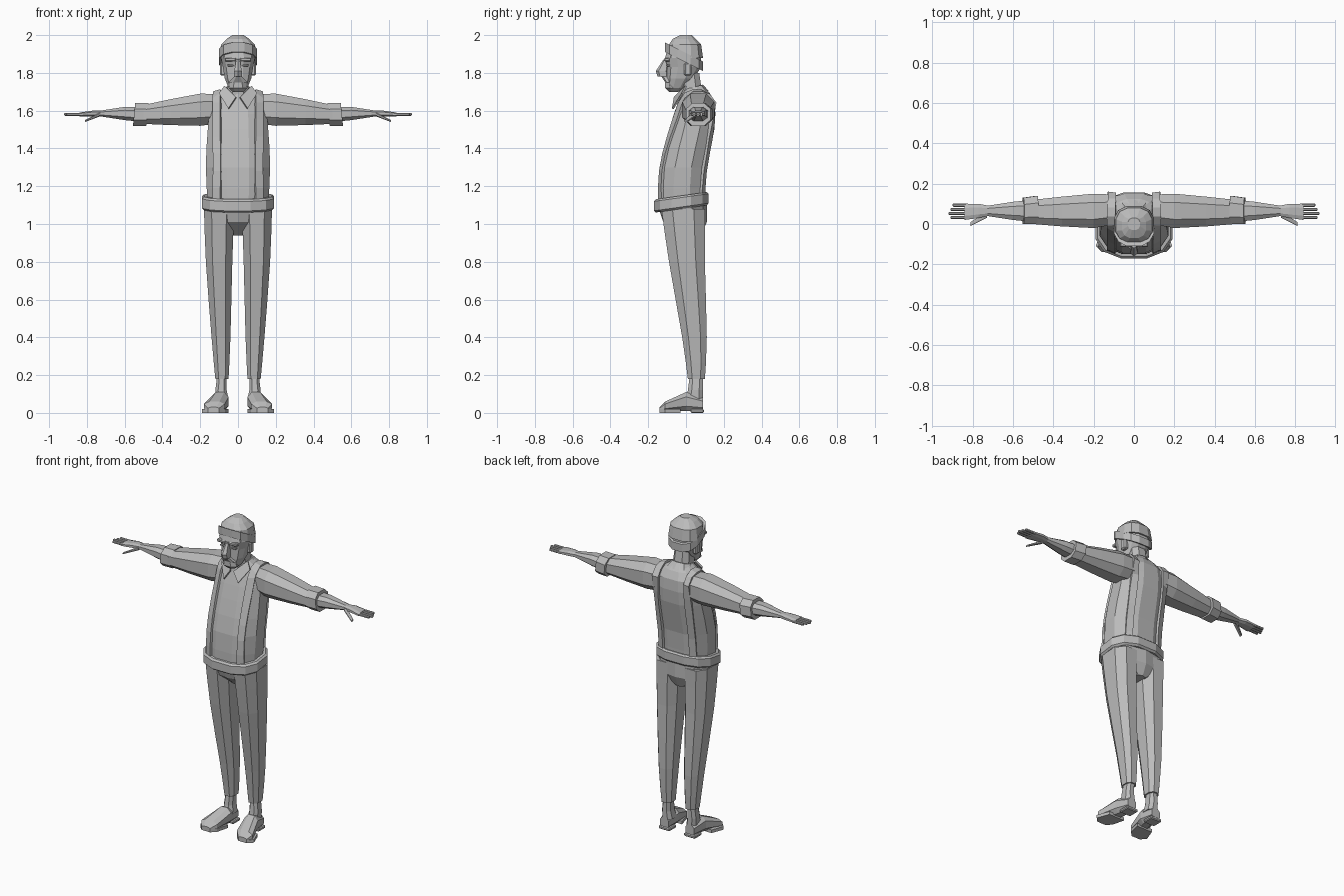
import bpy, bmesh, math
from mathutils import Vector, Matrix
from mathutils.bvhtree import BVHTree

cube = bpy.data.objects.get("Cube")
if cube:
    bpy.data.objects.remove(cube)

colour = (0.5, 0.5, 0.5, 1)
grey = bpy.data.materials.new("clay_grey")
grey.use_nodes = True
grey.diffuse_color = colour
grey.node_tree.nodes["Principled BSDF"].inputs["Base Color"].default_value = colour


def finish(name, bm, mirror=False, thickness=0):
    """Turn a bmesh into a grey object, optionally thickened and mirrored."""
    bmesh.ops.recalc_face_normals(bm, faces=bm.faces)
    mesh = bpy.data.meshes.new(name)
    bm.to_mesh(mesh)
    bm.free()
    mesh.materials.append(grey)
    obj = bpy.data.objects.new(name, mesh)
    bpy.context.collection.objects.link(obj)
    if thickness:
        solid = obj.modifiers.new("Thickness", 'SOLIDIFY')
        solid.thickness = thickness
        solid.offset = 0
    if mirror:
        obj.modifiers.new("Mirror", 'MIRROR').use_mirror_merge = False
    return obj


def smooth_rings(rings, steps):
    """Add in-between rings along a smooth curve through the given ones."""
    result = []
    for i in range(len(rings) - 1):
        before, start = rings[max(i - 1, 0)], rings[i]
        end, after = rings[i + 1], rings[min(i + 2, len(rings) - 1)]
        for step in range(steps):
            t = step / steps
            bend = t * (1 - t) / 2
            result.append([
                s + (e - s) * t + bend * ((1 - t) * (s - p - e + s) + t * (e - s - n + e))
                for p, s, e, n in zip(before, start, end, after)])
    return result + [rings[-1]]


def loft(name, axis, rings, sides=8, power=.8, steps=1, tilt=0, mirror=False):
    """Skin rings of (position, low and high of first side axis, low and high of second)."""
    bm = bmesh.new()
    angles = [math.tau * (i + .5) / sides for i in range(sides)]
    shape = [[math.copysign(abs(f) ** power, f) for f in (math.cos(t), math.sin(t))] for t in angles]
    wide, deep = (max(column) for column in zip(*shape))
    loops = []
    for pos, a_low, a_high, b_low, b_high in smooth_rings(rings, steps):
        loop = []
        for u, v in shape:
            a = (a_low + a_high + u / wide * (a_high - a_low)) / 2
            offset = v / deep * (b_high - b_low) / 2
            b = (b_low + b_high) / 2 + offset
            p = pos + tilt * offset
            loop.append(bm.verts.new({'x': (p, a, b), 'y': (a, p, b), 'z': (a, b, p)}[axis]))
        loops.append(loop)
    for low, high in zip(loops, loops[1:]):
        for i in range(sides):
            bm.faces.new((low[i - 1], low[i], high[i], high[i - 1]))
    bm.faces.new(loops[0])
    bm.faces.new(loops[-1])
    return finish(name, bm, mirror)


def body(name, rings, **options):
    """Upright loft centred on x = 0, from rings of (height, half width, front, back)."""
    return loft(name, 'z', [(z, -w, w, front, back) for z, w, front, back in rings], **options)


def block(name, centre, size, mirror=False):
    """Box with chamfered edges."""
    bm = bmesh.new()
    bmesh.ops.create_cube(bm, size=1, matrix=Matrix.Translation(centre) @ Matrix.Diagonal((*size, 1)))
    bmesh.ops.bevel(bm, geom=bm.edges[:], offset=min(size) / 4, segments=1, affect='EDGES')
    return finish(name, bm, mirror)


# Shirt with sleeves and rolled cuffs
torso = body("shirt_torso", [(1.1, .16, -.15, .1), (1.3, .17, -.14, .11), (1.5, .16, -.09, .15),
                             (1.65, .14, -.04, .15), (1.72, .06, -.01, .1)], sides=12, steps=2)
sleeves = loft("shirt_sleeves", 'x', [(.08, .01, .14, 1.54, 1.68), (.2, -.02, .15, 1.52, 1.69),
                                      (.5, 0, .12, 1.53, 1.63)], steps=2, mirror=True)
loft("rolled_cuffs", 'x', [(.48, 0, .14, 1.52, 1.64), (.55, 0, .13, 1.52, 1.64)],
     tilt=-.1, mirror=True)

# Collar band and pointed flaps
body("collar_band", [(1.68, .09, -.04, .12), (1.72, .06, -.03, .09)], sides=10, tilt=.3)
bm = bmesh.new()
flap = [(.07, 0, 1.73), (.01, -.06, 1.67), (.05, -.07, 1.61), (.1, -.02, 1.69)]
bm.faces.new([bm.verts.new(point) for point in flap])
finish("collar_flaps", bm, mirror=True, thickness=.01)

# Suspenders, draped over the shirt by casting rays inward
verts, polys = [], []
for part in (torso, sleeves):
    base = len(verts)
    verts += [v.co.copy() for v in part.data.vertices]
    polys += [[base + i for i in p.vertices] for p in part.data.polygons]
tree = BVHTree.FromPolygons(verts, polys)
heights = [1.1 + .09 * i for i in range(7)]
casts = [((0, -1, z), Vector((0, 1, 0))) for z in heights]
casts += [((0, .04 * i, 3), Vector((0, 0, -1))) for i in range(4)]
casts += [((0, 1, z), Vector((0, -1, 0))) for z in reversed(heights)]
bm = bmesh.new()
rows = []
for start, direction in casts:
    hits = [tree.ray_cast(Vector(start) + Vector((x, 0, 0)), direction)[0] for x in (.09, .13)]
    rows.append([bm.verts.new(hit - direction * .004) for hit in hits])
for low, high in zip(rows, rows[1:]):
    bm.faces.new((*low, *reversed(high)))
finish("suspenders", bm, mirror=True, thickness=.02)

# Trousers
body("waistband", [(1.08, .18, -.16, .11), (1.09, .19, -.17, .12), (1.14, .19, -.17, .12),
                   (1.15, .18, -.16, .11)], sides=12, tilt=.14)
body("trouser_seat", [(.94, .04, -.04, .08), (1.01, .16, -.12, .11), (1.1, .18, -.15, .11)], sides=10)
loft("trouser_legs", 'z', [(.18, .05, .12, .01, .1), (.4, .04, .14, -.02, .11),
                           (.8, .03, .17, -.09, .1), (1.08, .02, .18, -.13, .1)],
     steps=2, mirror=True)

# Ankles and shoes, with the toes turned out
loft("ankles", 'z', [(.07, .05, .12, 0, .09), (.12, .06, .12, .01, .09), (.2, .06, .11, .02, .09)],
     mirror=True)
loft("shoe_uppers", 'y', [(-.14, .1, .16, .01, .03), (-.11, .07, .18, .01, .06),
                          (0, .05, .14, .01, .11), (.09, .06, .12, .01, .08)], mirror=True)
loft("shoe_soles", 'y', [(-.14, .1, .16, 0, .02), (-.11, .07, .19, 0, .02), (-.03, .05, .16, 0, .02)],
     sides=4, mirror=True)
block("shoe_heels", (.09, .06, .01), (.08, .07, .02), mirror=True)

# Forearms and hands
loft("forearms", 'x', [(.5, .01, .12, 1.54, 1.62), (.6, .02, .11, 1.55, 1.62),
                       (.73, .04, .09, 1.57, 1.6)], mirror=True)
loft("palms", 'x', [(.72, .04, .09, 1.57, 1.6), (.77, .03, .1, 1.57, 1.6), (.84, .02, .1, 1.57, 1.59)],
     mirror=True)
loft("thumbs", 'x', [(.73, .03, .06, 1.57, 1.59), (.81, -.01, .01, 1.54, 1.55)], mirror=True)
for i, finger in enumerate(["index", "middle", "ring", "little"]):
    length = .1 - .01 * abs(i - 1)
    block(finger + "_fingers", (.82 + length / 2, .033 + .02 * i, 1.58), (length, .015, .015), mirror=True)

# Neck and head
body("neck", [(1.66, .06, -.03, .09), (1.8, .05, -.04, .07)])
body("head", [(1.7, .03, -.08, -.04), (1.72, .05, -.1, 0), (1.77, .07, -.1, .04),
              (1.83, .08, -.1, .08), (1.88, .09, -.11, .08), (1.92, .08, -.1, .08)], sides=12)

# Facial features
body("beard", [(1.7, .03, -.09, -.04), (1.72, .05, -.11, -.01), (1.76, .04, -.11, -.03)])
body("moustache", [(1.75, .05, -.11, -.08), (1.78, .02, -.13, -.09)])
body("nose", [(1.78, .02, -.15, -.09), (1.81, .02, -.16, -.09), (1.87, .01, -.12, -.09)], sides=6)
block("brows", (.04, -.1, 1.87), (.06, .03, .02), mirror=True)
block("eyes", (.04, -.09, 1.84), (.03, .03, .01), mirror=True)
block("ears", (.08, .01, 1.82), (.03, .04, .07), mirror=True)

# Knitted cap with a turned-up band
body("cap_band", [(1.86, .1, -.11, .09), (1.91, .1, -.11, .09)], sides=12, tilt=-.5)
body("cap_crown", [(1.88, .1, -.1, .09), (1.95, .09, -.09, .08), (1.98, .06, -.07, .05),
                   (2, .03, -.03, .03)], sides=12)
